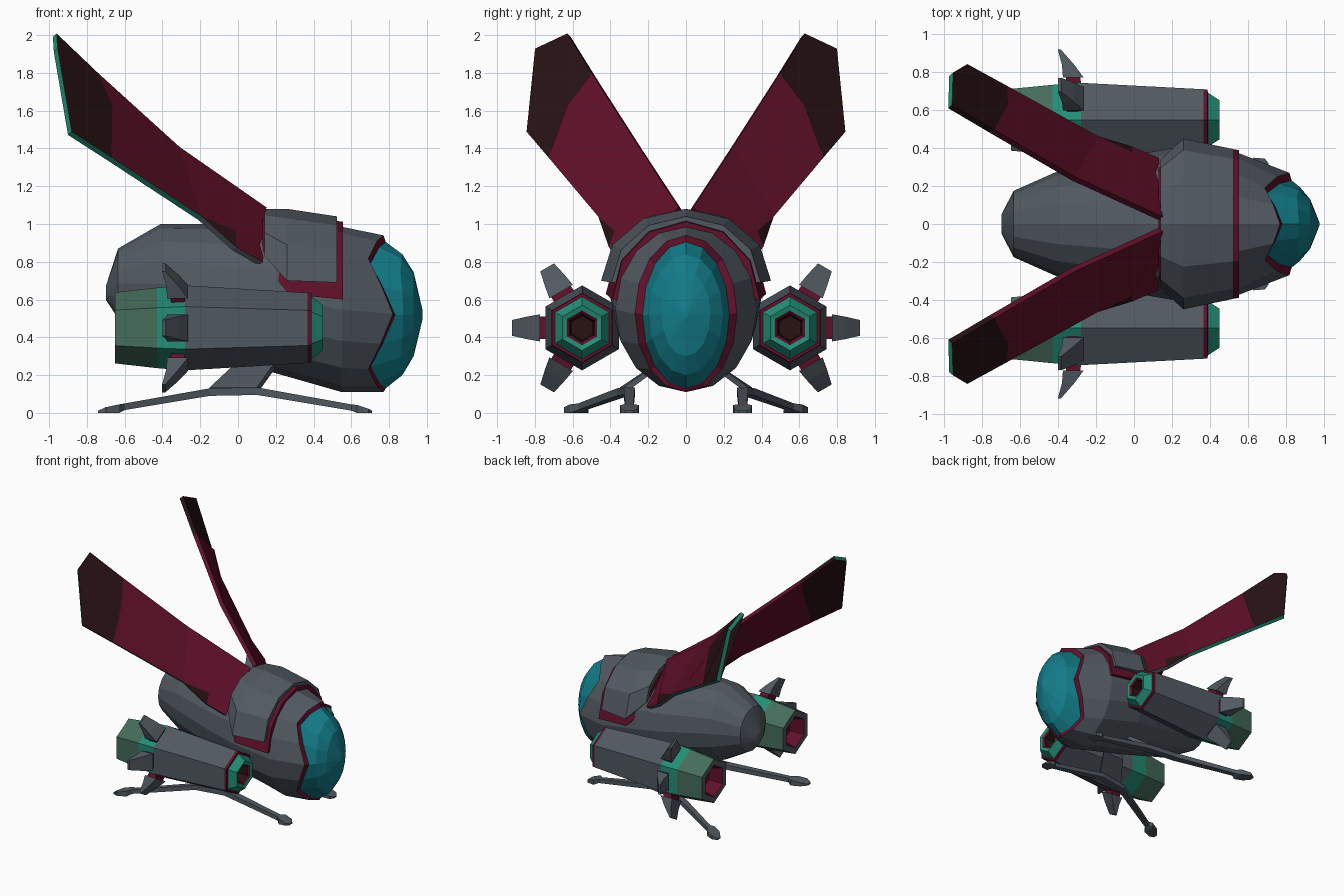
import bpy, bmesh, math
from mathutils import Vector

if "Cube" in bpy.data.objects:
    bpy.data.objects.remove(bpy.data.objects["Cube"])


def material(name, rgb):
    m = bpy.data.materials.new(name)
    m.diffuse_color = (*rgb, 1)
    m.use_nodes = True
    m.node_tree.nodes["Principled BSDF"].inputs["Base Color"].default_value = m.diffuse_color
    return m


MATS = [material("slate grey", (0.082, 0.100, 0.118)),
        material("wine red", (0.115, 0.005, 0.022)),
        material("cyan glass", (0.006, 0.20, 0.25)),
        material("teal", (0.017, 0.27, 0.18)),
        material("muted green", (0.06, 0.15, 0.105)),
        material("near black", (0.022, 0.006, 0.007))]
GREY, RED, GLASS, TEAL, GREEN, DARK = range(6)


def finish(name, bm, mirror):
    bmesh.ops.recalc_face_normals(bm, faces=bm.faces)
    me = bpy.data.meshes.new(name)
    bm.to_mesh(me)
    bm.free()
    for m in MATS:
        me.materials.append(m)
    ob = bpy.data.objects.new(name, me)
    bpy.context.collection.objects.link(ob)
    if mirror:
        mod = ob.modifiers.new("mirror", 'MIRROR')
        mod.use_axis = (False, True, False)
        mod.use_mirror_merge = False
    return ob


def loft(name, rings, bands=GREY, mirror=False):
    """Skin a list of equal point rings; one colour per band, ends capped."""
    bm = bmesh.new()
    n = len(rings[0])
    if isinstance(bands, int):
        bands = [bands] * (len(rings) - 1)
    vs = [[bm.verts.new(p) for p in r] for r in rings]
    for a, b, mat in zip(vs, vs[1:], bands):
        for i in range(n):
            j = (i + 1) % n
            bm.faces.new((a[i], a[j], b[j], b[i])).material_index = mat
    bm.faces.new(vs[0]).material_index = bands[0]
    bm.faces.new(vs[-1]).material_index = bands[-1]
    return finish(name, bm, mirror)


# Fuselage: 16-sided oval sections, then a wavy rim and a domed window
N = 16


def oval(xs, w, top, bot):
    zc, h = (top + bot) / 2, (top - bot) / 2
    ring = []
    for i in range(N):
        t = 2 * math.pi * i / N
        k = min(i % 8, 8 - i % 8)          # 0 at top/bottom, 4 at the sides
        x = xs[k] if isinstance(xs, (list, tuple)) else xs
        ring.append((x, w * math.sin(t), zc + h * math.cos(t)))
    return ring


rim = [0.77, 0.735, 0.69, 0.755, 0.82]
body = [oval(-0.70, 0.05, 0.67, 0.60), oval(-0.635, 0.175, 0.87, 0.50),
        oval(-0.41, 0.275, 1.0, 0.37), oval(0.0, 0.365, 1.0, 0.26),
        oval(0.2, 0.40, 1.01, 0.21), oval(0.55, 0.375, 0.985, 0.11),
        oval(rim, 0.27, 0.94, 0.11), oval([x + 0.012 for x in rim], 0.23, 0.905, 0.13),
        oval([0.87, 0.865, 0.86, 0.87, 0.875], 0.195, 0.84, 0.20),
        oval(0.93, 0.13, 0.745, 0.30), oval(0.978, 0.01, 0.54, 0.50)]
loft("fuselage", body, [GREY] * 6 + [RED] + [GLASS] * 3)


# Shoulder collar: grey shell over a slightly larger-reaching red liner
def arch(x, w, top, bot):
    return [(x, w * math.sin(t), bot + (top - bot) * math.cos(t))
            for t in [math.radians(a) for a in range(-90, 91, 30)]]


loft("collar_liner", [arch(0.13, 0.32, 1.05, 0.79), arch(0.27, 0.425, 1.05, 0.63),
                      arch(0.555, 0.39, 1.012, 0.60)], RED)
loft("collar_shell", [arch(0.14, 0.34, 1.08, 0.83), arch(0.26, 0.45, 1.08, 0.70),
                      arch(0.525, 0.395, 1.04, 0.69)], GREY)

# Wings: thin plate made of coloured panels, with a teal edge strip
P = {'F': (0.14, 0.03, 1.08), 'G': (-0.32, 0.24, 1.40), 'H': (-0.75, 0.49, 1.79),
     'A': (-0.97, 0.62, 2.0), 'B': (-0.965, 0.79, 1.92), 'C': (-0.89, 0.835, 1.48),
     'K': (-0.68, 0.72, 1.345), 'J': (-0.675, 0.62, 1.62), 'D': (-0.20, 0.455, 1.03),
     'R': (-0.02, 0.40, 0.87), 'Q': (-0.02, 0.37, 0.955), 'E': (0.12, 0.34, 0.79)}
panels = [("FGDQRE", RED), ("GHJKD", RED), ("HABCKJ", DARK), ("DRQ", DARK)]
edges = [("FG", RED), ("GH", RED), ("HA", DARK), ("AB", TEAL), ("BC", TEAL),
         ("CK", TEAL), ("KD", TEAL), ("DR", GREY), ("RE", GREY), ("EF", RED)]
P = {k: Vector(v) for k, v in P.items()}
off = (P['G'] - P['F']).cross(P['D'] - P['F']).normalized() * 0.016
bm = bmesh.new()
up = {k: bm.verts.new(v + off) for k, v in P.items()}
dn = {k: bm.verts.new(v - off) for k, v in P.items()}
for keys, mat in panels:
    bm.faces.new([up[k] for k in keys]).material_index = mat
    bm.faces.new([dn[k] for k in reversed(keys)]).material_index = mat
for (a, b), mat in edges:
    bm.faces.new((up[a], dn[a], dn[b], up[b])).material_index = mat
finish("wings", bm, True)

# Engines: six-sided profile from intake hole to exhaust hole
EY, EZ = 0.55, 0.45
profile = [(0.34, 0.065, DARK), (0.43, 0.075, RED), (0.442, 0.092, TEAL),
           (0.45, 0.12, TEAL), (0.39, 0.165, RED), (0.388, 0.183, RED),
           (0.368, 0.186, GREY), (-0.28, 0.225, TEAL), (-0.43, 0.213, GREEN),
           (-0.65, 0.188, GREY), (-0.65, 0.135, RED), (-0.54, 0.10, RED)]
hexes = [[(x, EY + r * math.cos(math.radians(30 + 60 * i)),
           EZ + r * math.sin(math.radians(30 + 60 * i))) for i in range(6)]
         for x, r, m in profile]
loft("engines", hexes, [p[2] for p in profile[:-1]], True)


# Engine fins: swept-back tapered blades on red roots
def fin_ring(ang, r, x0, x1, w):
    c, s = math.cos(ang), math.sin(ang)
    return [(x, EY + r * c - t * s, EZ + r * s + t * c)
            for x, t in ((x0, -w), (x1, -w), (x1, w), (x0, w))]


for label, deg in (("upper", 60), ("outer", 0), ("lower", -60)):
    a = math.radians(deg)
    loft(label + "_fin_roots", [fin_ring(a, 0.17, -0.35, -0.275, 0.06),
                                fin_ring(a, 0.228, -0.36, -0.285, 0.06)], RED, True)
    loft(label + "_fins", [fin_ring(a, 0.222, -0.375, -0.265, 0.072),
                           fin_ring(a, 0.29, -0.38, -0.315, 0.06),
                           fin_ring(a, 0.37, -0.402, -0.385, 0.042)], GREY, True)

# Landing skids: one bar each side from splayed rear foot to front foot
skid = [(-0.74, 0.61, 0.02, 0, 0.012), (-0.70, 0.595, 0.05, 0, 0.03),
        (-0.63, 0.565, 0.05, 0, 0.045), (-0.60, 0.55, 0.022, 0.015, 0.05),
        (-0.15, 0.335, 0.03, 0.09, 0.13), (0.10, 0.30, 0.03, 0.095, 0.135),
        (0.60, 0.30, 0.022, 0.012, 0.045), (0.63, 0.30, 0.05, 0, 0.042),
        (0.69, 0.30, 0.045, 0, 0.022), (0.71, 0.30, 0.02, 0, 0.012)]
loft("skids", [[(x, y - w, a), (x, y + w, a), (x, y + w, b), (x, y - w, b)]
               for x, y, w, a, b in skid], GREY, True)

# Skid struts: slanted plates up to the belly
loft("skid_struts", [[(-0.15, 0.35, 0.10), (0.10, 0.33, 0.10), (0.10, 0.33, 0.135), (-0.15, 0.35, 0.135)],
                     [(0.0, 0.14, 0.24), (0.20, 0.14, 0.24), (0.20, 0.14, 0.275), (0.0, 0.14, 0.275)]],
     GREY, True)
